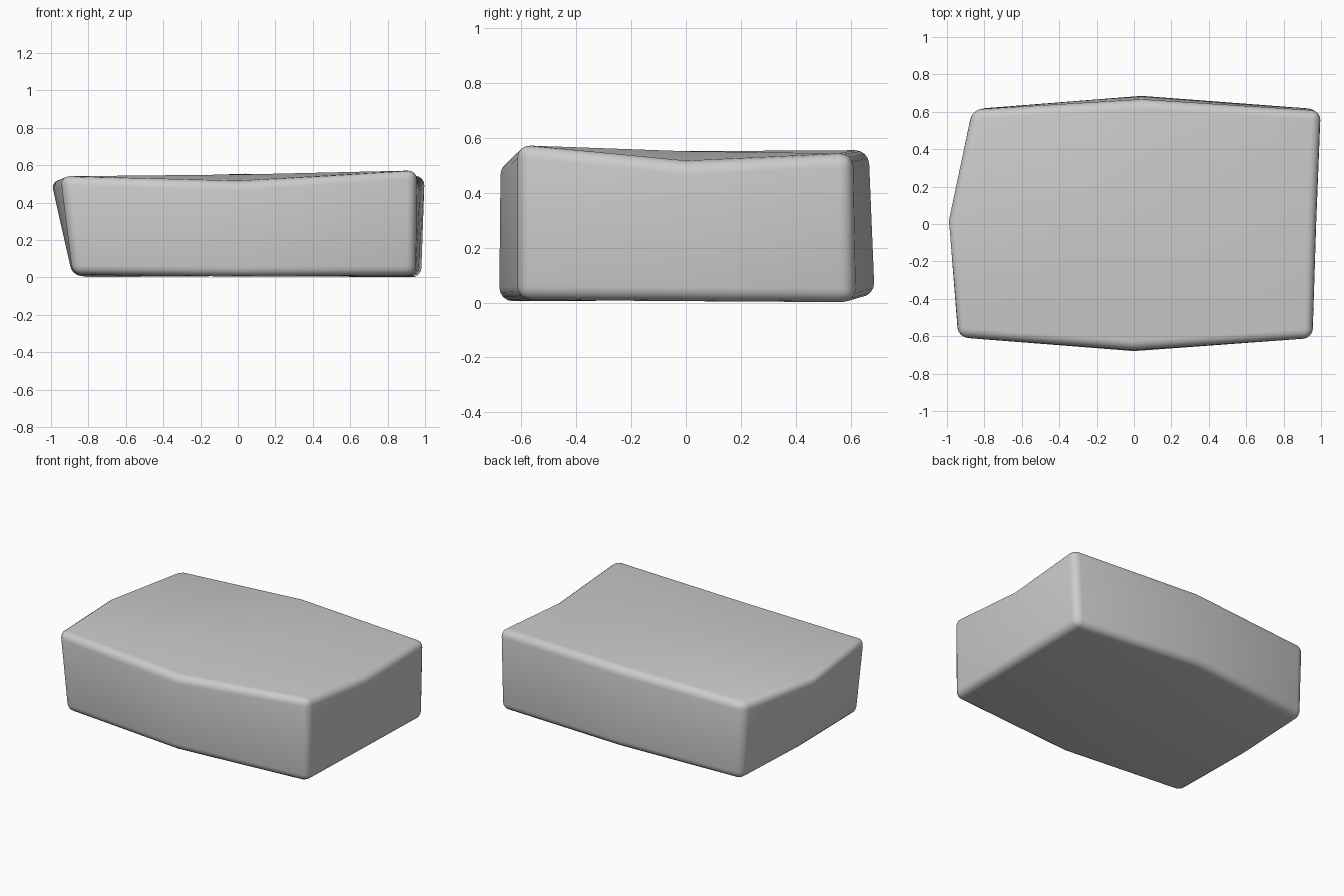
import bpy, bmesh, math

if "Cube" in bpy.data.objects:
    bpy.data.objects.remove(bpy.data.objects["Cube"])

# Eight rim points, counter-clockwise from front left: (x, y, z)
TOP = [(-.945, -.605, .545), (0, -.675, .515), (.955, -.61, .58), (.975, 0, .515),
       (1.0, .605, .545), (.04, .665, .555), (-.865, .612, .527), (-1.0, .02, .52)]
BOTTOM = [(-.885, -.61, .015), (0, -.68, .005), (.95, -.61, .01), (.965, 0, .005),
          (.98, .615, 0), (.04, .687, .022), (-.85, .615, 0), (-.885, .02, .008)]

# Block: two rims, walls between them, and a centre point on each cap
bm = bmesh.new()
top = [bm.verts.new(p) for p in TOP]
bottom = [bm.verts.new(p) for p in BOTTOM]
top_mid = bm.verts.new((.03, 0, .551))
bottom_mid = bm.verts.new((.03, 0, .008))
for i in range(8):
    j = (i + 1) % 8
    bm.faces.new((bottom[i], bottom[j], top[j], top[i]))
for i in range(0, 8, 2):
    bm.faces.new((top_mid, top[i - 1], top[i], top[i + 1]))
    bm.faces.new((bottom_mid, bottom[i + 1], bottom[i], bottom[i - 1]))

mesh = bpy.data.meshes.new("stone_block")
bm.to_mesh(mesh)
bm.free()
block = bpy.data.objects.new("stone_block", mesh)
bpy.context.collection.objects.link(block)

# Rounded edges, leaving the shallow bends in the sides unbevelled
bevel = block.modifiers.new("rounded_edges", 'BEVEL')
bevel.width = .05
bevel.segments = 4
bevel.limit_method = 'ANGLE'
bevel.angle_limit = math.radians(40)

bpy.context.view_layer.objects.active = block
block.select_set(True)
bpy.ops.object.modifier_apply(modifier=bevel.name)
bpy.ops.object.shade_smooth_by_angle(angle=math.radians(40))
